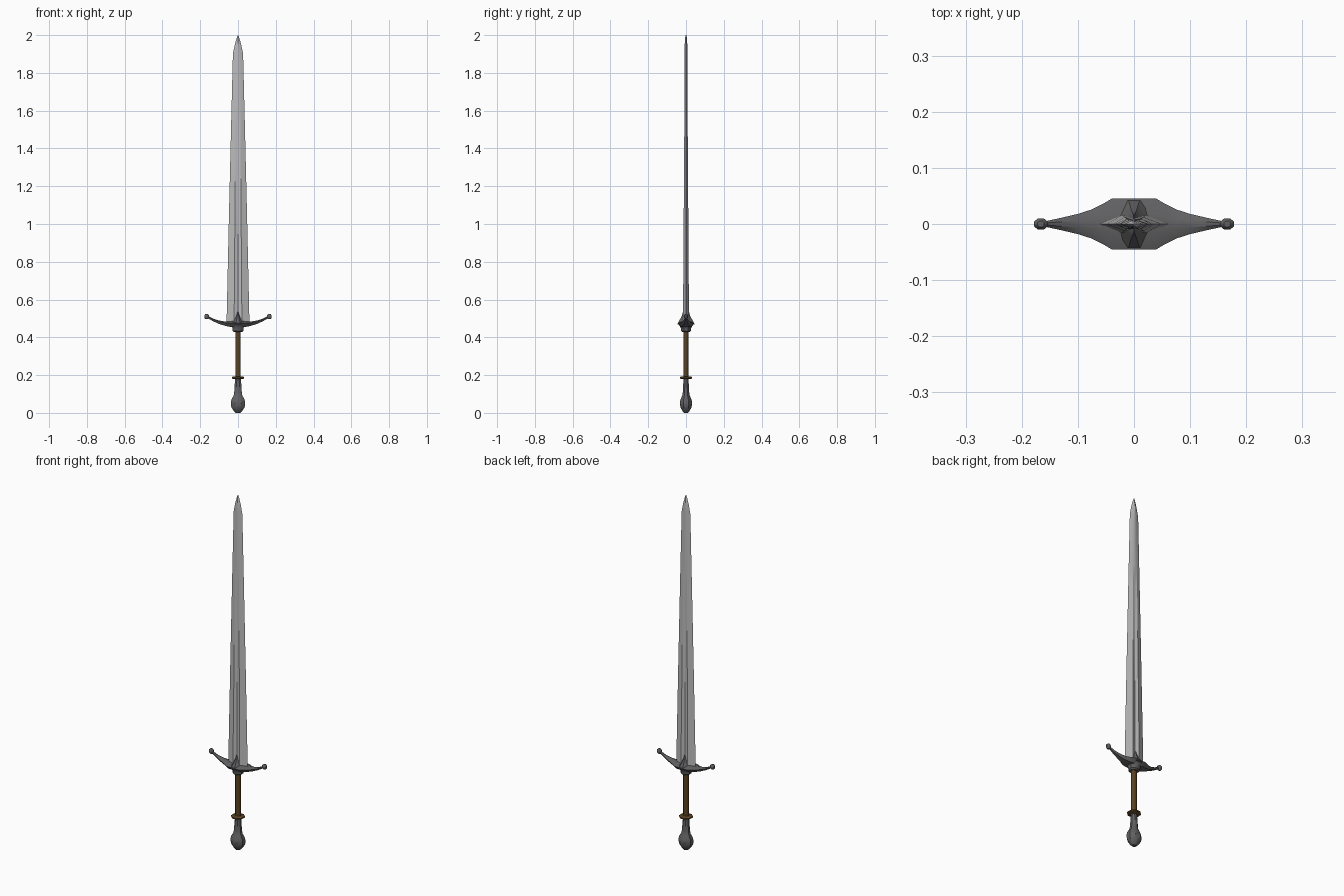
import bpy, bmesh
from math import cos, sin, pi, radians
from mathutils import Vector

if "Cube" in bpy.data.objects:
    bpy.data.objects.remove(bpy.data.objects["Cube"])

steel = None
brown = bpy.data.materials.new("brown_leather")
brown.diffuse_color = (0.10, 0.055, 0.015, 1)
brown.use_nodes = True
brown.node_tree.nodes["Principled BSDF"].inputs["Base Color"].default_value = brown.diffuse_color
dark = bpy.data.materials.new("dark_iron")
dark.diffuse_color = (0.12, 0.12, 0.125, 1)
dark.use_nodes = True
dark.node_tree.nodes["Principled BSDF"].inputs["Base Color"].default_value = dark.diffuse_color
steel = bpy.data.materials.new("steel")
steel.diffuse_color = (0.5, 0.5, 0.5, 1)
steel.use_nodes = True
steel.node_tree.nodes["Principled BSDF"].inputs["Base Color"].default_value = steel.diffuse_color


def loft(name, rings, mat, angle=30):
    """Skin a list of equal-length point rings, closing both ends."""
    bm = bmesh.new()
    vs = [[bm.verts.new(p) for p in r] for r in rings]
    n = len(rings[0])
    for a, b in zip(vs, vs[1:]):
        for i in range(n):
            j = (i + 1) % n
            bm.faces.new((a[i], a[j], b[j], b[i]))
    bm.faces.new(vs[0][::-1])
    bm.faces.new(vs[-1])
    bmesh.ops.remove_doubles(bm, verts=bm.verts, dist=1e-5)
    bmesh.ops.recalc_face_normals(bm, faces=bm.faces)
    me = bpy.data.meshes.new(name)
    bm.to_mesh(me)
    bm.free()
    ob = bpy.data.objects.new(name, me)
    bpy.context.collection.objects.link(ob)
    me.materials.append(mat)
    bpy.ops.object.select_all(action='DESELECT')
    ob.select_set(True)
    bpy.context.view_layer.objects.active = ob
    bpy.ops.object.shade_smooth_by_angle(angle=radians(angle))
    return ob


def turned(name, profile, mat, sides=8, flat=1.0, angle=40):
    """Upright lathed part from (z, radius) pairs, squashed in y by flat."""
    a0 = pi / sides
    return loft(name, [[(r * cos(a0 + 2 * pi * i / sides) / cos(a0),
                         flat * r * sin(a0 + 2 * pi * i / sides) / cos(a0), z)
                        for i in range(sides)] for z, r in profile], mat, angle)


# Blade: (z, half width, half thickness, thickness at the centre line)
def blade_ring(z, w, t, g):
    s = 0.34 * w
    return [(w, 0, z), (s, t, z), (0, g, z), (-s, t, z),
            (-w, 0, z), (-s, -t, z), (0, -g, z), (s, -t, z)]


loft("blade", [blade_ring(*r) for r in (
    (0.46, 0.061, 0.016, 0.009), (1.00, 0.049, 0.0125, 0.007),
    (1.50, 0.037, 0.009, 0.006), (1.62, 0.034, 0.008, 0.0088),
    (1.90, 0.027, 0.006, 0.0075), (1.95, 0.017, 0.0055, 0.007),
    (1.985, 0.007, 0.004, 0.005), (2.00, 0.001, 0.001, 0.0015))], steel, 15)

# Crossguard: (x, centre z, half depth, half height), mirrored to both arms
arm = [(0.0, 0.470, 0.045, 0.016), (0.04, 0.470, 0.045, 0.015),
       (0.055, 0.471, 0.036, 0.013), (0.075, 0.474, 0.026, 0.011),
       (0.10, 0.480, 0.018, 0.009), (0.13, 0.491, 0.011, 0.007),
       (0.158, 0.506, 0.005, 0.006)]
stations = [(-x, z, d, h) for x, z, d, h in arm[:0:-1]] + arm


def guard_ring(x, z, d, h):
    return [(x, d, z + 0.3 * h), (x, 0.35 * d, z + h), (x, -0.35 * d, z + h),
            (x, -d, z + 0.3 * h), (x, -0.6 * d, z - h), (x, 0.6 * d, z - h)]


loft("crossguard", [guard_ring(*s) for s in stations], dark)

# Pointed langets rising over the front and back of the blade
loft("langets", [[(hx, 0, z), (0.25 * hx, hy, z), (-0.25 * hx, hy, z), (-hx, 0, z),
                  (-0.25 * hx, -hy, z), (0.25 * hx, -hy, z)]
                 for z, hx, hy in ((0.468, 0.055, 0.045), (0.485, 0.034, 0.038),
                                   (0.505, 0.020, 0.026), (0.52, 0.011, 0.020),
                                   (0.536, 0.002, 0.016))], dark)

# Faceted knobs on the guard ends
for side, sx in (("left", -1), ("right", 1)):
    knob = turned(side + "_guard_knob", [(-0.014, 0.006), (-0.007, 0.012),
                                         (0.007, 0.012), (0.014, 0.006)], dark, 8, 0.85)
    knob.location = (sx * 0.166, 0, 0.510)

# Collar under the guard
turned("collar", [(0.428, 0.022), (0.434, 0.028), (0.446, 0.028), (0.462, 0.036)], dark, 8, 0.95)

# Grip and its lower ring
turned("grip", [(0.185, 0.0145), (0.435, 0.0145)], brown, 8, 0.85, 50)
turned("grip_ring", [(0.179, 0.026), (0.183, 0.033), (0.189, 0.033), (0.193, 0.026)], brown, 8)

# Pommel
turned("pommel", [(0.0, 0.012), (0.010, 0.022), (0.030, 0.035), (0.050, 0.038),
                  (0.070, 0.035), (0.092, 0.023), (0.110, 0.020),
                  (0.145, 0.018), (0.182, 0.015)], dark, 8, 0.85)
